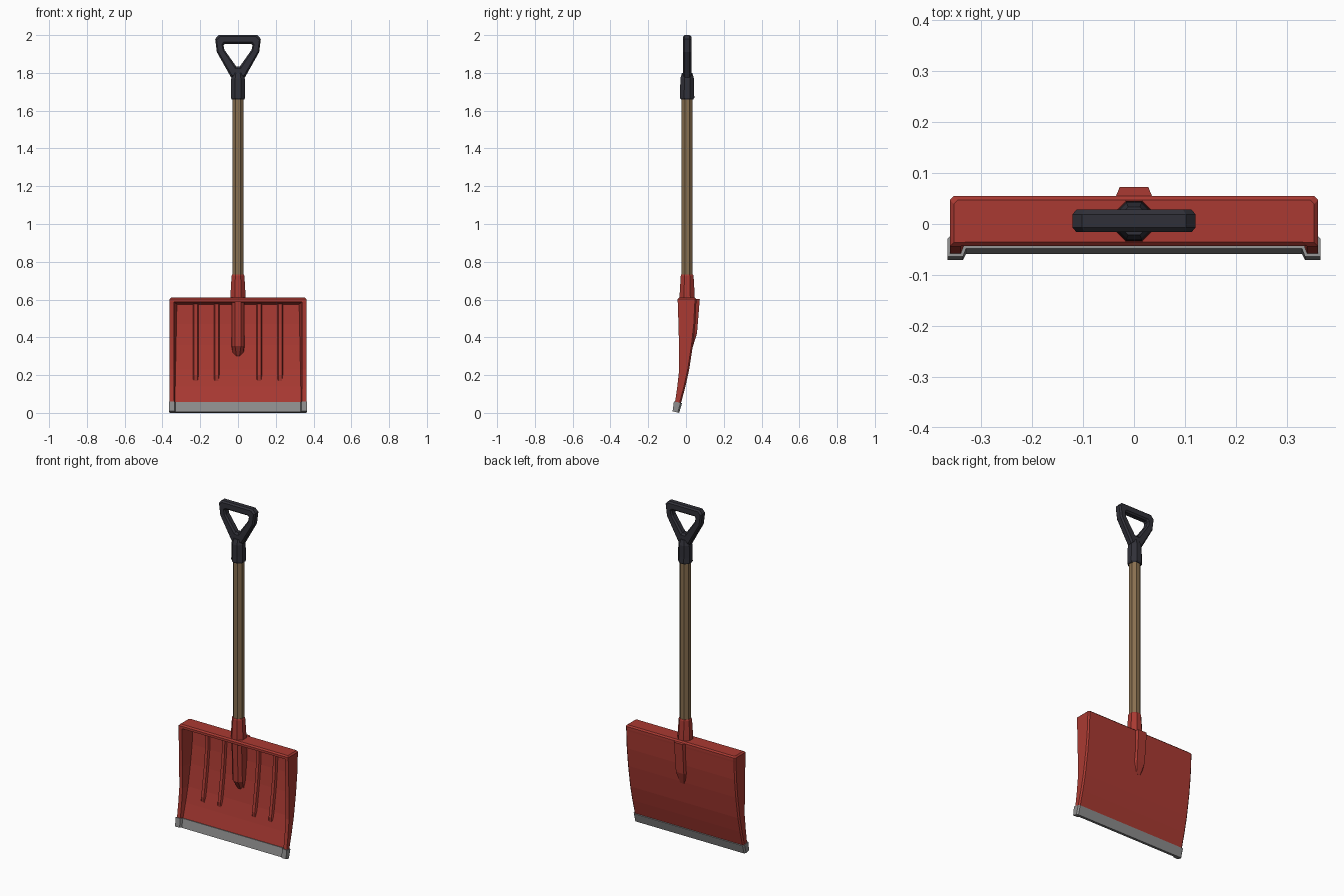
import bpy, bmesh, math

if "Cube" in bpy.data.objects:
    bpy.data.objects.remove(bpy.data.objects["Cube"], do_unlink=True)


def material(name, rgb):
    m = bpy.data.materials.new(name)
    m.use_nodes = True
    m.diffuse_color = (*rgb, 1)
    m.node_tree.nodes["Principled BSDF"].inputs["Base Color"].default_value = (*rgb, 1)
    return m


RED = material("red plastic", (0.40, 0.042, 0.032))
WOOD = material("wood", (0.25, 0.16, 0.08))
BLACK = material("dark plastic", (0.03, 0.03, 0.04))
METAL = material("grey metal", (0.27, 0.27, 0.27))
AXIS_Y = 0.006


def loft(name, mat, rings, closed=False):
    """Skin a list of equal rings; closed joins the last ring to the first."""
    bm = bmesh.new()
    loops = [[bm.verts.new(p) for p in ring] for ring in rings]
    pairs = list(zip(loops, loops[1:]))
    if closed:
        pairs.append((loops[-1], loops[0]))
    else:
        bm.faces.new(loops[0])
        bm.faces.new(loops[-1])
    n = len(loops[0])
    for a, b in pairs:
        for i in range(n):
            j = (i + 1) % n
            bm.faces.new((a[i], a[j], b[j], b[i]))
    bmesh.ops.recalc_face_normals(bm, faces=bm.faces)
    mesh = bpy.data.meshes.new(name)
    bm.to_mesh(mesh)
    bm.free()
    obj = bpy.data.objects.new(name, mesh)
    obj.data.materials.append(mat)
    bpy.context.collection.objects.link(obj)
    return obj


def octagon(z, r):
    k = r / math.cos(math.pi / 8)
    angles = [math.pi / 8 + i * math.pi / 4 for i in range(8)]
    return [(k * math.cos(a), AXIS_Y + k * math.sin(a), z) for a in angles]


def channel(z, w, f, p, b, t, s, tilt=0.0):
    """Tray cross-section: rim front f, panel front p, back b, rim width t to s."""
    c = 0.008
    half = [(w - s, p), (w - t, f), (w, f), (w, b - c), (w - c, b)]
    pts = half + [(-x, y) for x, y in reversed(half)]
    return [(x, y, z + tilt * (b - y)) for x, y in pts]


# Blade: curved tray with side walls and a closed top
BACK = [(0.05, -0.027), (0.14, -0.003), (0.23, 0.017), (0.36, 0.037),
        (0.47, 0.049), (0.575, 0.054)]
FRONT = [-0.059, -0.046, -0.036, -0.037, -0.040, -0.043]
WALL = 0.016


def panel_front(z):
    for (z0, b0), (z1, b1) in zip(BACK, BACK[1:]):
        if z <= z1:
            return b0 + (b1 - b0) * (z - z0) / (z1 - z0) - WALL
    return BACK[-1][1] - WALL


rings = [channel(z, 0.362, f, b - WALL, b, 0.022, 0.027 + 0.02 * z)
         for (z, b), f in zip(BACK, FRONT)]
rings.append(channel(0.588, 0.362, -0.044, -0.0435, 0.055, 0.022, 0.023))
rings.append(channel(0.602, 0.362, -0.044, -0.0435, 0.055, 0.022, 0.023))
rings.append(channel(0.61, 0.354, -0.036, -0.0355, 0.047, 0.022, 0.023))
loft("blade", RED, rings)

# Metal wear strip wrapped round the lower edge
loft("wear_strip", METAL, [
    channel(0.0, 0.366, -0.071, -0.059, -0.036, 0.030, 0.036, 0.25),
    channel(0.052, 0.366, -0.064, -0.048, -0.021, 0.030, 0.036, 0.2)])

# Stiffening ribs on the front of the panel
for side, sign in (("left", 1), ("right", -1)):
    for place, x in (("inner", 0.113), ("outer", 0.223)):
        rings = []
        for z, height in ((0.17, 0.0), (0.20, 0.011), (0.23, 0.012),
                          (0.36, 0.012), (0.47, 0.012), (0.585, 0.012)):
            y = panel_front(z)
            rings.append([(sign * x + dx, y + dy, z) for dx, dy in
                          ((-0.016, 0.004), (-0.009, -height),
                           (0.009, -height), (0.016, 0.004))])
        loft(f"{side}_{place}_rib", RED, rings)

# Shaft socket: front ridge, back ridge and collar above the blade
rings = []
for z, y, w in ((0.30, panel_front(0.30), 0.018), (0.355, -0.022, 0.026),
                (0.59, -0.030, 0.026)):
    root = panel_front(z) + 0.005
    rings.append([(-w - 0.009, root, z), (-w - 0.007, y + 0.016, z), (-w + 0.010, y, z),
                  (w - 0.010, y, z), (w + 0.007, y + 0.016, z), (w + 0.009, root, z)])
loft("socket_front_ridge", RED, rings)

rings = []
for z, y, w in ((0.35, 0.036, 0.012), (0.42, 0.058, 0.026), (0.602, 0.073, 0.028)):
    root = panel_front(z) + 0.008
    rings.append([(-w - 0.011, root, z), (-w, y, z), (w, y, z), (w + 0.011, root, z)])
loft("socket_back_ridge", RED, rings)

loft("socket", RED, [octagon(0.59, 0.041), octagon(0.64, 0.039),
                     octagon(0.725, 0.034), octagon(0.732, 0.031)])

# Wooden shaft
loft("shaft", WOOD, [octagon(0.60, 0.029), octagon(1.70, 0.029)])

# Grip collar
loft("grip_collar", BLACK, [octagon(1.66, 0.033), octagon(1.668, 0.038), octagon(1.70, 0.037),
                            octagon(1.77, 0.036), octagon(1.80, 0.034 * 0.8)])

# Loop grip: a chamfered section swept between outer and inner outlines
OUTER = [(0.102, 2.0), (0.121, 1.98), (0.112, 1.91), (0.036, 1.775)]
INNER = [(0.070, 1.954), (0.077, 1.946), (0.072, 1.922), (0.010, 1.835)]
SECTION = [(0, 0.013), (0.18, 0.022), (0.82, 0.022), (1, 0.013),
           (1, -0.013), (0.82, -0.022), (0.18, -0.022), (0, -0.013)]
outline = [(o, i) for o, i in zip(OUTER, INNER)]
outline += [((-o[0], o[1]), (-i[0], i[1])) for o, i in reversed(outline)]
loft("loop_grip", BLACK, [
    [(i[0] + (o[0] - i[0]) * u, AXIS_Y + y, i[1] + (o[1] - i[1]) * u) for u, y in SECTION]
    for o, i in outline], closed=True)
